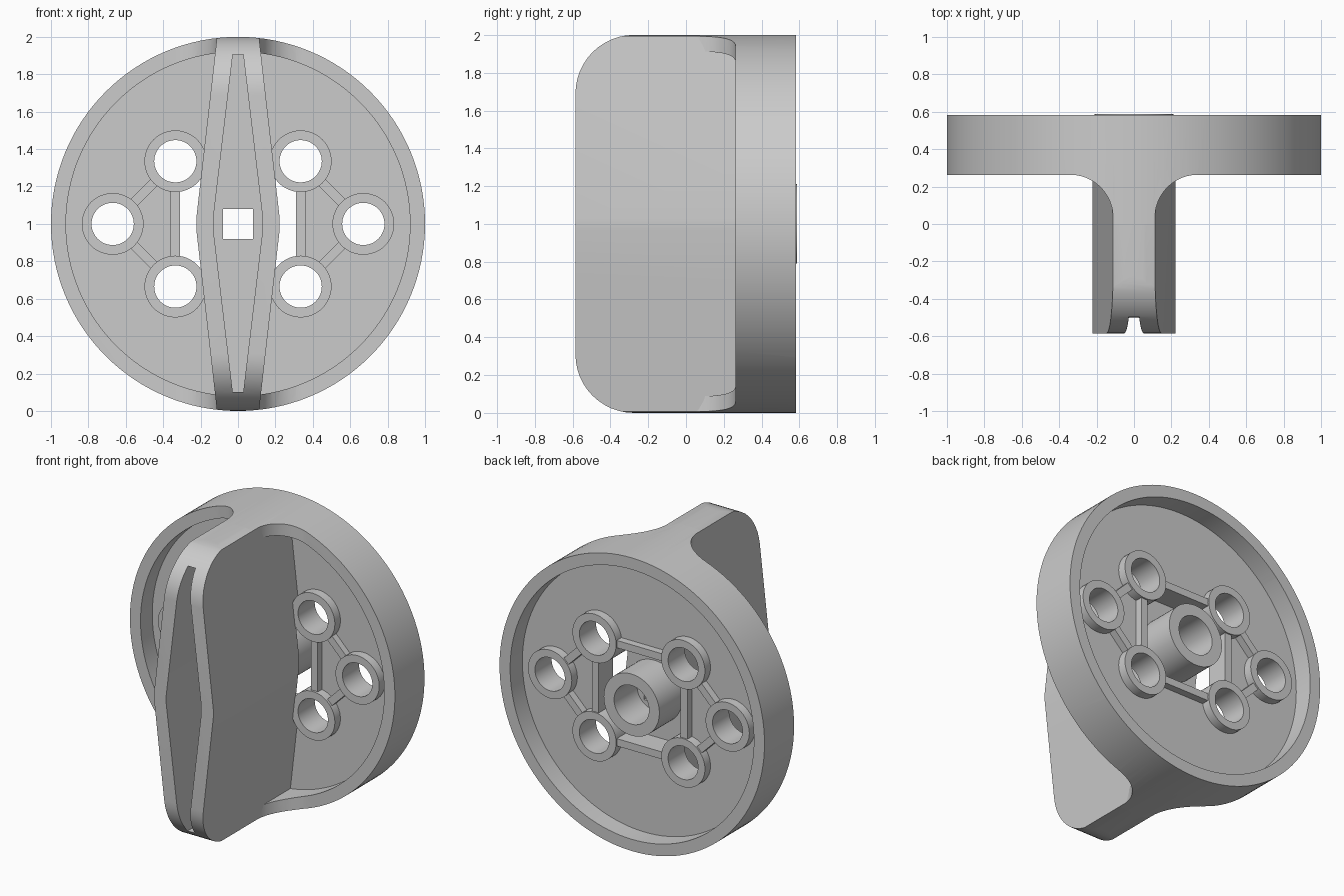
import bpy, bmesh, math
from mathutils import Matrix, Vector

if "Cube" in bpy.data.objects:
    bpy.data.objects.remove(bpy.data.objects["Cube"])

grey = bpy.data.materials.new("light_grey")
grey.diffuse_color = (0.6, 0.6, 0.6, 1)
grey.use_nodes = True
grey.node_tree.nodes["Principled BSDF"].inputs["Base Color"].default_value = grey.diffuse_color
SEG = 128


def make(name, bm):
    bmesh.ops.recalc_face_normals(bm, faces=bm.faces)
    me = bpy.data.meshes.new(name)
    bm.to_mesh(me)
    bm.free()
    ob = bpy.data.objects.new(name, me)
    bpy.context.collection.objects.link(ob)
    me.materials.append(grey)
    return ob


def prism(name, pts, axis, a, b):
    """Extrude a closed 2D outline along an axis from a to b."""
    put = {"x": lambda u, v, w: (w, u, v), "y": lambda u, v, w: (u, w, v),
           "z": lambda u, v, w: (u, v, w)}[axis]
    bm = bmesh.new()
    f = bm.faces.new([bm.verts.new(put(u, v, a)) for u, v in pts])
    r = bmesh.ops.extrude_face_region(bm, geom=[f])
    d = Vector(put(0, 0, b - a))
    bmesh.ops.translate(bm, vec=d, verts=[v for v in r["geom"] if isinstance(v, bmesh.types.BMVert)])
    return make(name, bm)


def circle(x, z, r, n=SEG):
    return [(x + r * math.cos(2 * math.pi * i / n), z + r * math.sin(2 * math.pi * i / n)) for i in range(n)]


def tube(name, x, z, r_out, r_in, a, b, n=SEG):
    bm = bmesh.new()
    loops = []
    for r, y in ((r_out, a), (r_out, b), (r_in, b), (r_in, a)):
        loops.append([bm.verts.new((u, y, v)) for u, v in circle(x, z, r, n)])
    for k in range(4):
        p, q = loops[k], loops[(k + 1) % 4]
        for i in range(n):
            j = (i + 1) % n
            bm.faces.new((p[i], p[j], q[j], q[i]))
    return make(name, bm)


def boolean(ob, cutter, op="DIFFERENCE"):
    m = ob.modifiers.new(op, "BOOLEAN")
    m.operation, m.solver, m.object = op, "EXACT", cutter
    bpy.context.view_layer.objects.active = ob
    bpy.ops.object.modifier_apply(modifier=m.name)


def discard(*obs):
    for o in obs:
        bpy.data.objects.remove(o, do_unlink=True)


def arc(cx, cy, r, a0, a1, n=12):
    return [(cx + r * math.cos(math.radians(a0 + (a1 - a0) * i / n)),
             cy + r * math.sin(math.radians(a0 + (a1 - a0) * i / n))) for i in range(n + 1)]


# Rim with flared fillets running into the grip
half = [(0.112, 0.0)] + arc(0.34, 0.035, 0.228, 180, 90) + [(1.1, 0.263), (1.1, 0.582)]
outline = half + [(-x, y) for x, y in reversed(half)]
rim = tube("rim", 0, 1, 1.0, 0.92, -0.3, 0.582)
flare = prism("flare_cutter", outline, "z", -0.1, 2.1)
boolean(rim, flare, "INTERSECT")

# Bolt positions and central opening
bolts = [(sx * 0.335, 1 + sz * 0.335) for sx in (-1, 1) for sz in (-1, 1)] + [(-0.67, 1), (0.67, 1)]
opening = prism("opening_cutter", [(-.31, .69), (.31, .69), (.31, 1.31), (-.31, 1.31)], "y", 0.34, 0.7)

# Web plate
web = prism("web_plate", circle(0, 1, 0.93), "y", 0.39, 0.45)
boolean(web, opening)
for x, z in bolts:
    c = prism("bolt_cutter", circle(x, z, 0.13, 48), "y", 0.2, 0.7)
    boolean(web, c)
    discard(c)

# Diamond grip, rounded at its front corners and trimmed to the rim
side = [(0.223, 0.97), (0.223, 1.03), (0.11, 2.02)]
diamond = [(0.11, -0.02)] + side + [(-x, z) for x, z in reversed(side)] + [(-0.11, -0.02)]
grip = prism("grip", diamond, "y", -0.585, 0.40)
R = 0.31
profile = ([(0.6, 0), (0.6, 2)] + arc(-0.585 + R, 2 - R, R, 90, 180)
           + arc(-0.585 + R, R, R, 180, 270))
rounder = prism("round_cutter", profile, "x", -0.5, 0.5)
trim = prism("trim_cutter", circle(0, 1, 1.0), "y", -0.8, 0.8)
boolean(grip, rounder, "INTERSECT")
boolean(grip, trim, "INTERSECT")

# Slot in the grip, with a square drive hole through its floor
s = [(0.028, 0.1), (0.132, 0.97), (0.132, 1.03), (0.028, 1.905)]
slot = prism("slot_cutter", s + [(-x, z) for x, z in reversed(s)], "y", -0.8, 0.30)
square = prism("square_cutter", [(-.08, .92), (.08, .92), (.08, 1.08), (-.08, 1.08)], "y", 0.2, 0.5)
for c in (slot, opening, square):
    boolean(grip, c)
discard(flare, opening, rounder, trim, slot, square)

# Hub and bolt bosses
tube("hub", 0, 1, 0.21, 0.132, 0.33, 0.587, 64)
for i, (x, z) in enumerate(bolts):
    tube(f"bolt_boss_{i + 1}", x, z, 0.165, 0.113, 0.33, 0.51, 48)


# Ribs joining the bosses
def rib(name, p, q, a=0.345, b=0.50, w=0.025):
    p, q = Vector(p), Vector(q)
    d = (q - p).normalized()
    p, q = p + d * 0.14, q - d * 0.14
    n = Vector((-d.y, d.x)) * w
    prism(name, [tuple(v) for v in (p + n, q + n, q - n, p - n)], "y", a, b)


for i, (u, v) in enumerate(((0, 2), (1, 3), (0, 1), (2, 3), (0, 4), (1, 4), (2, 5), (3, 5))):
    rib(f"rib_{i + 1}", bolts[u], bolts[v])

# Smooth round surfaces, keep sharp edges
bpy.ops.object.select_all(action="SELECT")
bpy.context.view_layer.objects.active = grip
bpy.ops.object.shade_smooth_by_angle(angle=math.radians(30))
